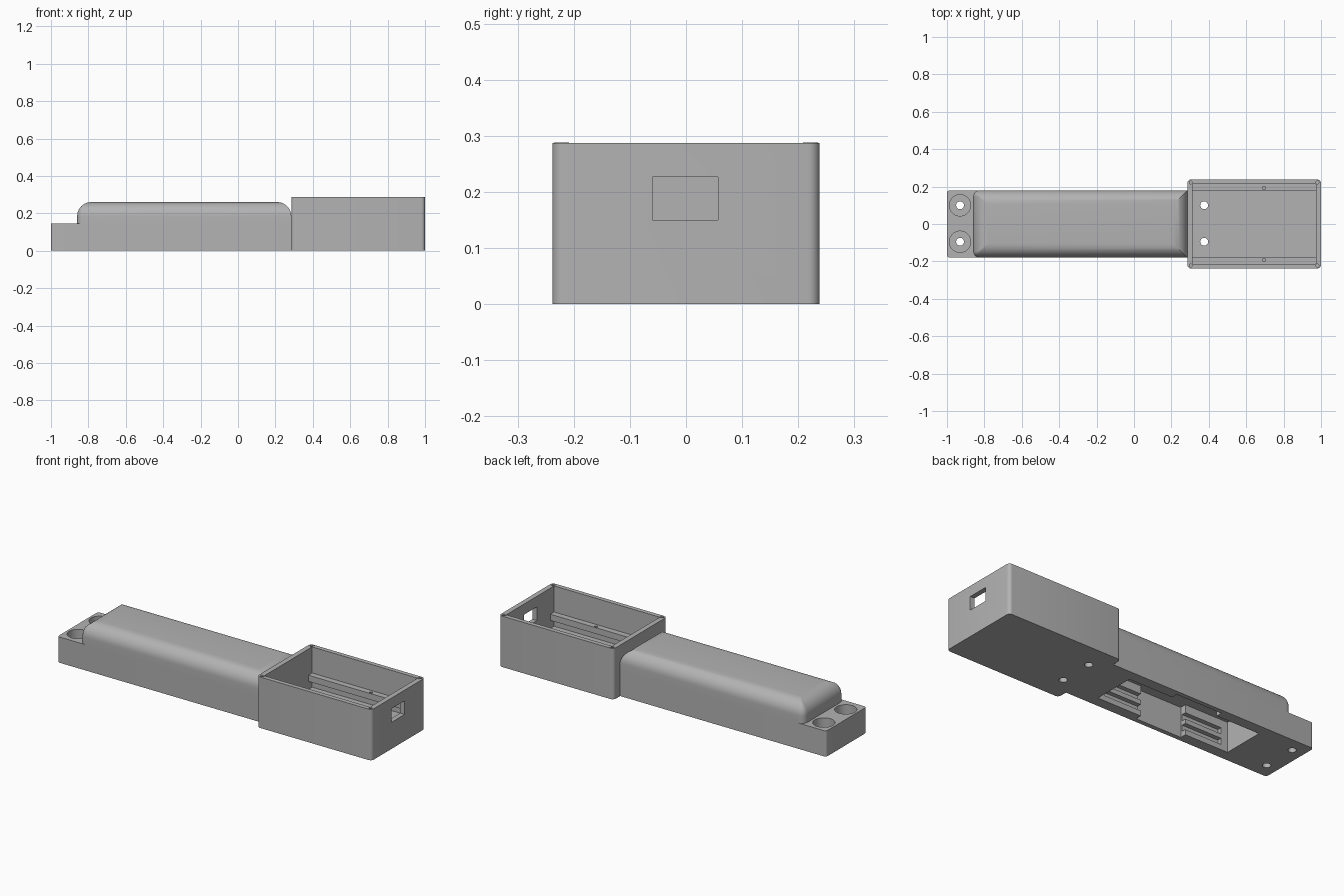
import bpy, bmesh
from math import sin, cos, pi, radians

if "Cube" in bpy.data.objects:
    bpy.data.objects.remove(bpy.data.objects["Cube"])

GREY = (0.45, 0.45, 0.45, 1)
mat = bpy.data.materials.new("plain grey plastic")
mat.use_nodes = True
mat.diffuse_color = GREY
mat.node_tree.nodes["Principled BSDF"].inputs["Base Color"].default_value = GREY


def ring(x0, x1, y0, y1, z, left=0, right=0, n=6):
    """Rectangle outline with rounded left and right corners."""
    pts = []
    corners = [(x1, y1, -1, -1, right), (x0, y1, 1, -1, left),
               (x0, y0, 1, 1, left), (x1, y0, -1, 1, right)]
    for i, (x, y, sx, sy, r) in enumerate(corners):
        if r <= 0:
            pts.append((x, y, z))
            continue
        for k in range(n + 1):
            a = (i + k / n) * pi / 2
            pts.append((x + sx * r + r * cos(a), y + sy * r + r * sin(a), z))
    return pts


def loft(name, rings):
    """Closed solid through a stack of matching outlines."""
    bm = bmesh.new()
    rows = [[bm.verts.new(p) for p in r] for r in rings]
    n = len(rows[0])
    for a, b in zip(rows, rows[1:]):
        for i in range(n):
            j = (i + 1) % n
            bm.faces.new((a[i], a[j], b[j], b[i]))
    bm.faces.new(rows[0][::-1])
    bm.faces.new(rows[-1])
    bmesh.ops.recalc_face_normals(bm, faces=bm.faces)
    me = bpy.data.meshes.new(name)
    bm.to_mesh(me)
    bm.free()
    me.materials.append(mat)
    ob = bpy.data.objects.new(name, me)
    bpy.context.collection.objects.link(ob)
    return ob


def block(name, x0, x1, y0, y1, z0, z1, left=0, right=0):
    return loft(name, [ring(x0, x1, y0, y1, z, left, right) for z in (z0, z1)])


def rod(name, x, y, r, z0, z1, n=32):
    return loft(name, [[(x + r * cos(2 * pi * k / n), y + r * sin(2 * pi * k / n), z)
                        for k in range(n)] for z in (z0, z1)])


def carve(ob, cutters):
    for c in cutters:
        c.hide_render = True
        m = ob.modifiers.new("cut", 'BOOLEAN')
        m.operation, m.solver, m.object = 'DIFFERENCE', 'EXACT', c
    dg = bpy.context.evaluated_depsgraph_get()
    me = bpy.data.meshes.new_from_object(ob.evaluated_get(dg))
    ob.modifiers.clear()
    ob.data = me


# Grip: flat lower slab and rounded upper cover
SEAM, TOP, R = 0.145, 0.26, 0.075
base = block("grip_base", -1, 0.285, -0.18, 0.18, 0, SEAM, left=0.015)
rings = [ring(-0.86, 0.285, -0.18, 0.18, SEAM, left=0.035)]
for k in range(11):
    a = k / 10 * pi / 2
    d = R * (1 - cos(a))
    rings.append(ring(-0.86 + d, 0.285 - d, d - 0.18, 0.18 - d,
                      TOP - R + R * sin(a), left=max(0.035 - d, 0.002)))
cover = loft("grip_cover", rings)

# Underside compartment with finger notches and side grooves
DEPTH = 0.17
pocket = [block("pocket_cutter", -0.70, 0.13, -0.12, 0.12, -0.1, DEPTH),
          block("notch_cutter", -0.43, -0.144, -0.155, 0.155, -0.1, DEPTH)]
grooves = [block("groove_cutter", x0, x1, -0.145, 0.145, z, z + 0.035)
           for x0, x1 in ((-0.66, -0.40), (-0.18, 0.09)) for z in (0.03, 0.09)]

# Counterbored mounting holes at the free end
bores = []
for y in (-0.095, 0.1):
    bores += [rod("bore_cutter", -0.93, y, 0.057, 0.06, 0.3),
              rod("screw_cutter", -0.93, y, 0.021, -0.1, 0.3)]
carve(base, pocket + grooves + bores)
carve(cover, pocket)

# Open electronics housing with port window and floor holes
housing = block("housing", 0.285, 1, -0.238, 0.238, 0, 0.287, 0.02, 0.02)
room = [block("room_cutter", 0.313, 0.972, -0.213, 0.213, 0.06, 0.5),
        block("port_cutter", 0.9, 1.1, -0.06, 0.057, 0.15, 0.227)]
room += [rod("floor_hole_cutter", 0.375, y, 0.021, -0.1, 0.1) for y in (-0.095, 0.1)]
carve(housing, room)

# Board rails with a screw hole each, and corner screw posts
parts = [base, cover, housing]
helpers = pocket + grooves + bores + room
for side, s in (("left", 1), ("right", -1)):
    ya, yb = sorted((s * 0.18, s * 0.214))
    rail = block("board_rail_" + side, 0.312, 0.973, ya, yb, 0.105, 0.14)
    hole = rod("rail_hole_cutter", 0.695, s * 0.192, 0.009, 0.0, 0.2, 16)
    carve(rail, [hole])
    parts.append(rail)
    helpers.append(hole)
    for end, x in (("inner", 0.304), ("outer", 0.981)):
        drill = rod("post_hole_cutter", x, s * 0.222, 0.008, 0.2, 0.4, 16)
        post = rod("corner_post_" + end + "_" + side, x, s * 0.222, 0.0135, 0.06, 0.288, 16)
        carve(post, [drill])
        carve(housing, [drill])
        parts.append(post)
        helpers.append(drill)

for h in helpers:
    bpy.data.objects.remove(h)

# Smooth the curved faces, keep the hard edges
bpy.ops.object.select_all(action='DESELECT')
for ob in parts:
    ob.select_set(True)
bpy.context.view_layer.objects.active = base
bpy.ops.object.shade_smooth_by_angle(angle=radians(30))
